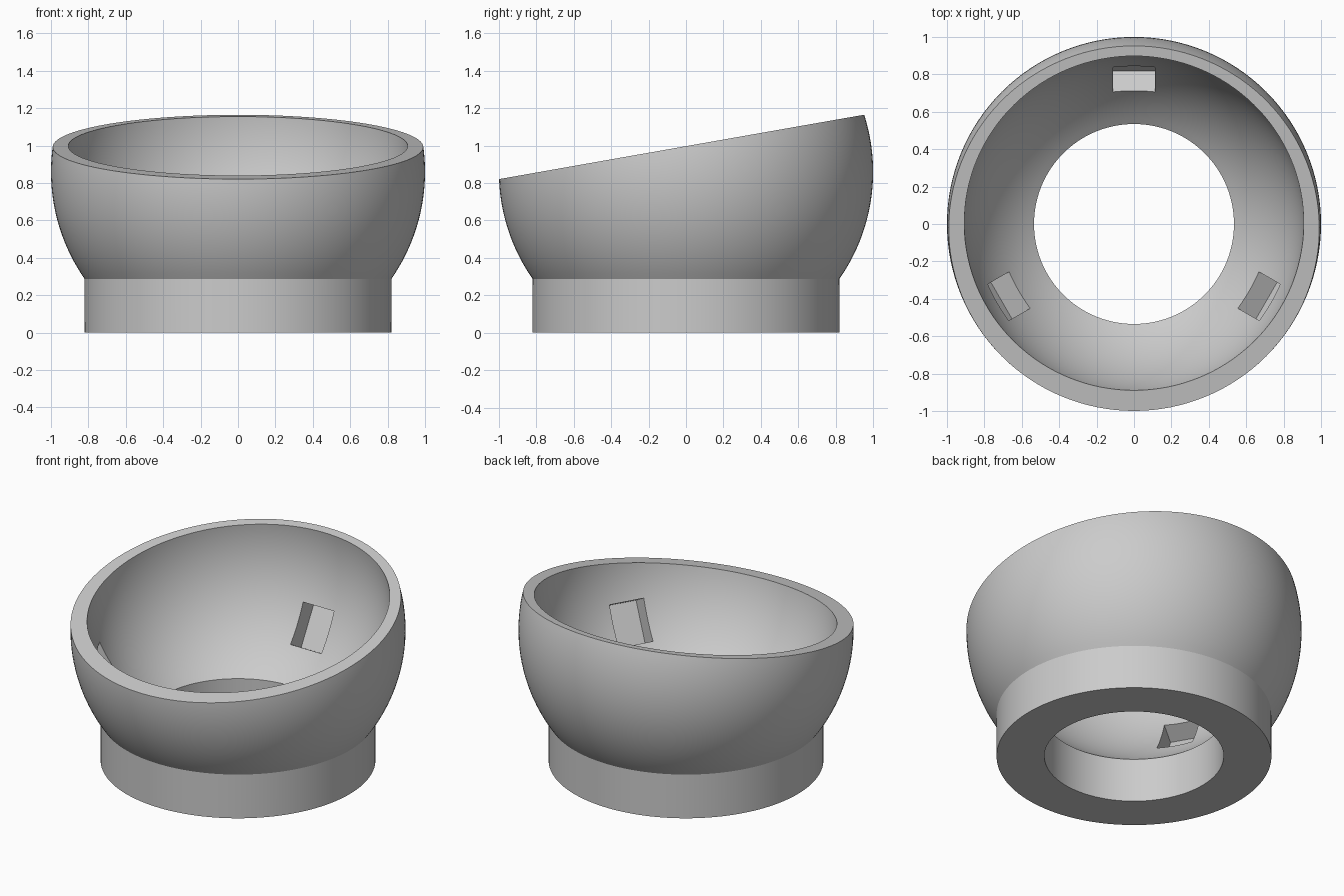
import bpy, bmesh, math
from mathutils import Vector, Matrix

if "Cube" in bpy.data.objects:
    bpy.data.objects.remove(bpy.data.objects["Cube"])

SEG = 128
grey = bpy.data.materials.new("plain_grey")
grey.diffuse_color = (0.6, 0.6, 0.6, 1)
grey.use_nodes = True
grey.node_tree.nodes["Principled BSDF"].inputs["Base Color"].default_value = grey.diffuse_color


def add_object(name, bm):
    bmesh.ops.recalc_face_normals(bm, faces=bm.faces)
    mesh = bpy.data.meshes.new(name)
    bm.to_mesh(mesh)
    bm.free()
    ob = bpy.data.objects.new(name, mesh)
    bpy.context.collection.objects.link(ob)
    mesh.materials.append(grey)
    return ob


def arc(radius, centre_z, z0, z1, n=28):
    """Profile points (r, z) on a sphere between two heights."""
    a0 = math.asin((z0 - centre_z) / radius)
    a1 = math.asin((z1 - centre_z) / radius)
    angles = [a0 + (a1 - a0) * i / n for i in range(n + 1)]
    return [(radius * math.cos(a), centre_z + radius * math.sin(a)) for a in angles]


def lathe(name, profile):
    bm = bmesh.new()
    rings = []
    for i in range(SEG):
        t = 2 * math.pi * i / SEG
        rings.append([bm.verts.new((r * math.cos(t), r * math.sin(t), z)) for r, z in profile])
    n = len(profile)
    for i in range(SEG):
        a, b = rings[i], rings[(i + 1) % SEG]
        for j in range(n):
            k = (j + 1) % n
            bm.faces.new((a[j], b[j], b[k], a[k]))
    return add_object(name, bm)


def box(name, size, matrix):
    bm = bmesh.new()
    bmesh.ops.create_cube(bm, size=1)
    bmesh.ops.scale(bm, vec=size, verts=bm.verts)
    bmesh.ops.transform(bm, matrix=matrix, verts=bm.verts)
    ob = add_object(name, bm)
    ob.hide_render = True
    return ob


def cut(target, cutter):
    mod = target.modifiers.new("cut", 'BOOLEAN')
    mod.operation = 'DIFFERENCE'
    mod.solver = 'EXACT'
    mod.object = cutter
    bpy.context.view_layer.objects.active = target
    bpy.ops.object.modifier_apply(modifier=mod.name)
    bpy.data.objects.remove(cutter)


# Bowl shell on a thick ring base, with the spherical cavity set higher
profile = [(0.535, 0), (0.82, 0)]
profile += arc(1.0, 0.86, 0.288, 1.3)
profile += arc(0.908, 1.022, 1.3, 0.288)
bowl = lathe("bowl_with_ring_base", [(0.535, 0), (0.82, 0)] + profile[2:])

# Slanted rim
tilt = math.radians(10)
rim_matrix = (Matrix.Translation((0, 0, 0.997)) @ Matrix.Rotation(tilt, 4, 'X')
              @ Matrix.Translation((0, 0, 0.5)))
cut(bowl, box("rim_cutter", (3, 3, 1), rim_matrix))

# Three rectangular pockets inside, pointing outwards and down
for deg in (0, 120, 240):
    pocket = (Matrix.Rotation(math.radians(deg), 4, 'Z')
              @ Matrix.Translation((0, 0.7775, 0.574))
              @ Matrix.Rotation(math.radians(-29), 4, 'X')
              @ Matrix.Translation((0, -0.08, 0)))
    cut(bowl, box("pocket_cutter", (0.225, 0.4, 0.264), pocket))

# Smooth curved surfaces, sharp edges kept
bpy.ops.object.select_all(action='DESELECT')
bowl.select_set(True)
bpy.context.view_layer.objects.active = bowl
bpy.ops.object.shade_smooth_by_angle(angle=math.radians(20))
